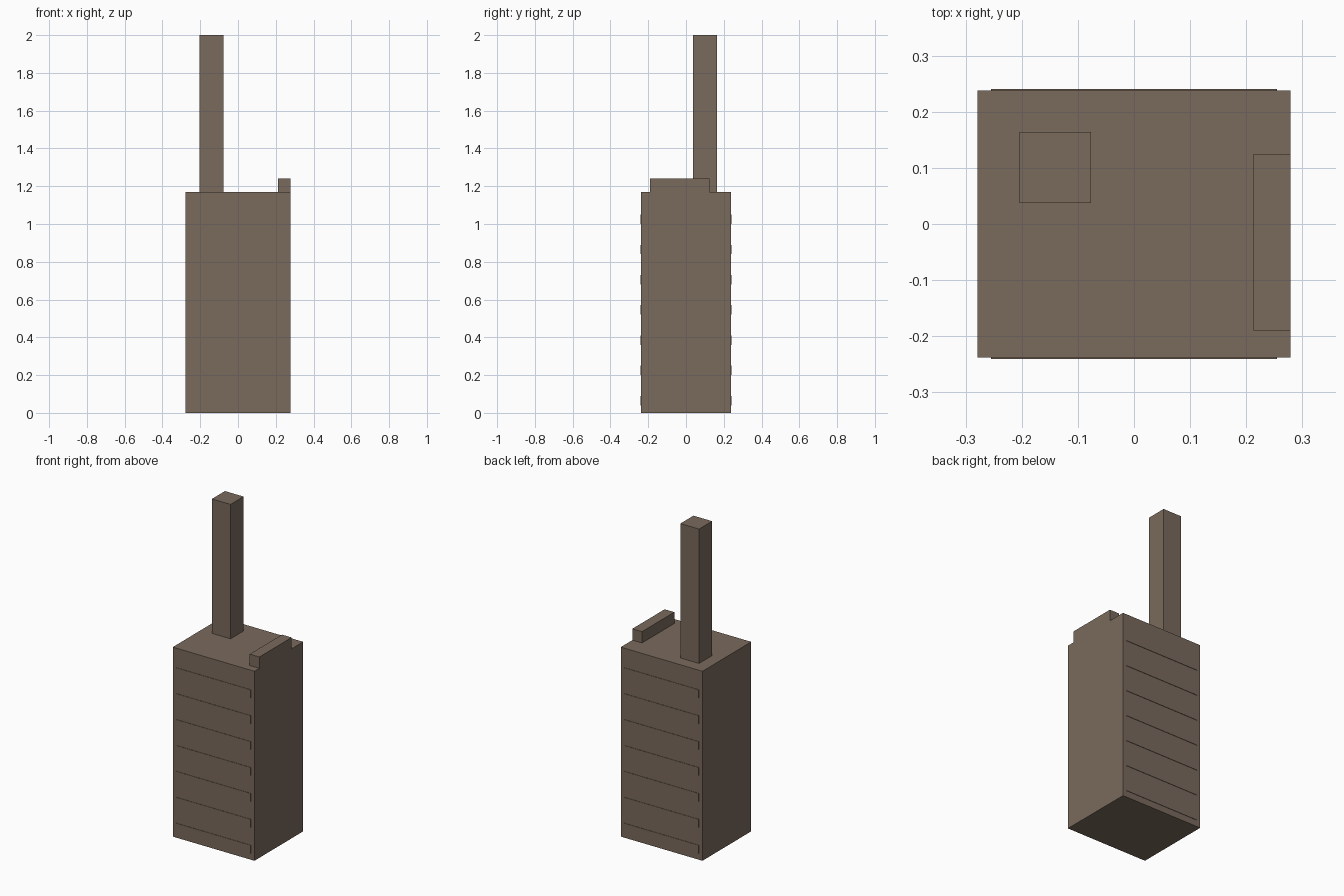
import bpy
import bmesh
from mathutils import Vector

cube = bpy.data.objects.get("Cube")
if cube:
    bpy.data.objects.remove(cube, do_unlink=True)

brown = bpy.data.materials.new("warm_brown")
brown.use_nodes = True
colour = (0.195, 0.144, 0.107, 1)
brown.diffuse_color = colour
brown.node_tree.nodes["Principled BSDF"].inputs["Base Color"].default_value = colour


def box(name, low, high):
    """Flat-shaded box between two opposite corners."""
    low, high = Vector(low), Vector(high)
    bm = bmesh.new()
    bmesh.ops.create_cube(bm, size=1)
    bmesh.ops.scale(bm, vec=high - low, verts=bm.verts)
    bmesh.ops.translate(bm, vec=(low + high) / 2, verts=bm.verts)
    mesh = bpy.data.meshes.new(name)
    bm.to_mesh(mesh)
    bm.free()
    mesh.materials.append(brown)
    obj = bpy.data.objects.new(name, mesh)
    bpy.context.collection.objects.link(obj)
    return obj


HALF_X, HALF_Y, ROOF = 0.279, 0.238, 1.17

# Main block
box("tower_body", (-HALF_X, -HALF_Y, 0), (HALF_X, HALF_Y, ROOF))

# Rooftop mast and low housing flush with the left wall
box("roof_mast", (-0.204, 0.037, ROOF), (-0.077, 0.164, 2))
box("roof_housing", (0.213, -0.19, ROOF), (HALF_X, 0.125, 1.24))

# Thin window bands on the front and back, one per storey
for side, sign in (("front", -1), ("back", 1)):
    for floor in range(7):
        z = 0.065 + 0.16 * floor
        y_in, y_out = sorted((sign * HALF_Y, sign * (HALF_Y + 0.0025)))
        box(f"{side}_window_band_{floor + 1}",
            (-0.255, y_in, z - 0.025), (0.255, y_out, z + 0.025))
